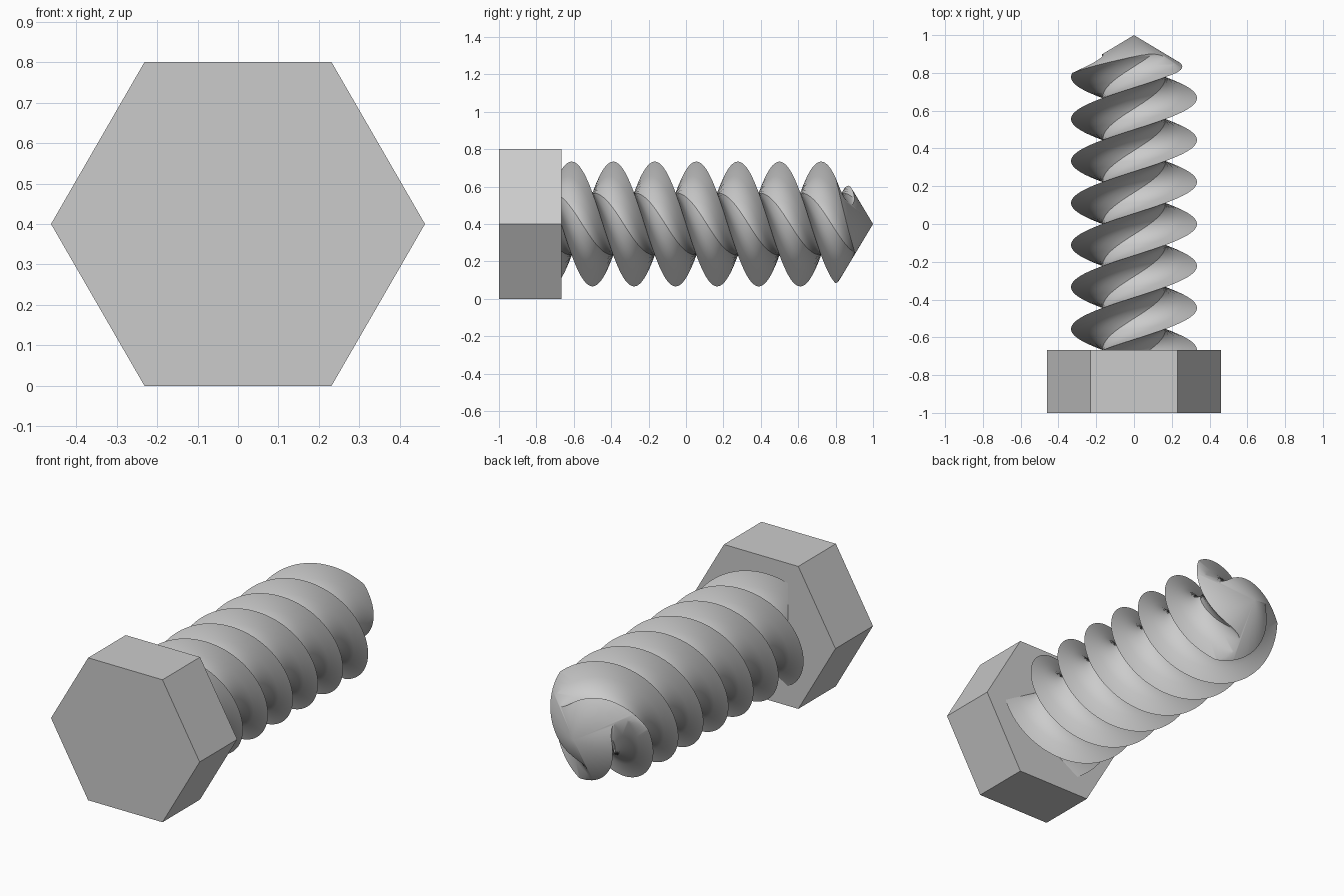
import bpy, bmesh, math
from mathutils import Matrix, Vector

if "Cube" in bpy.data.objects:
    bpy.data.objects.remove(bpy.data.objects["Cube"], do_unlink=True)

AXIS_Z = 0.4          # height of the bolt axis
PITCH = 2 / 3         # length of one full turn of the three-start thread

steel = bpy.data.materials.new("grey steel")
steel.use_nodes = True
grey = (0.6, 0.6, 0.6, 1)
steel.diffuse_color = grey
steel.node_tree.nodes["Principled BSDF"].inputs["Base Color"].default_value = grey


def make_object(name, bm):
    bmesh.ops.recalc_face_normals(bm, faces=bm.faces)
    mesh = bpy.data.meshes.new(name)
    bm.to_mesh(mesh)
    bm.free()
    obj = bpy.data.objects.new(name, mesh)
    bpy.context.collection.objects.link(obj)
    mesh.materials.append(steel)
    return obj


def twisted_prism(name, sides, radius, y0, y1, steps=1, cuts=1, turns_per_unit=0):
    """Regular polygon swept along y, turning as it goes."""
    corners = [Vector((radius * math.cos(math.tau * k / sides),
                       radius * math.sin(math.tau * k / sides))) for k in range(sides)]
    section = [corners[k].lerp(corners[(k + 1) % sides], c / cuts)
               for k in range(sides) for c in range(cuts)]
    bm = bmesh.new()
    rings = []
    for i in range(steps + 1):
        y = y0 + (y1 - y0) * i / steps
        turn = Matrix.Rotation(-math.tau * turns_per_unit * y, 2)
        points = [turn @ p for p in section]
        rings.append([bm.verts.new((p.x, y, AXIS_Z + p.y)) for p in points])
    n = len(section)
    for a, b in zip(rings, rings[1:]):
        for k in range(n):
            bm.faces.new((a[k], a[(k + 1) % n], b[(k + 1) % n], b[k]))
    bm.faces.new(rings[0])
    bm.faces.new(rings[-1])
    return make_object(name, bm)


# Hexagonal head
head = twisted_prism("hex_head", 6, 0.4 / math.cos(math.pi / 6), -1, -2 / 3)

# Threaded shank: a twisted triangle, three crests per turn
shank = twisted_prism("threaded_shank", 3, 1 / 3, -0.7, 1.02,
                      steps=300, cuts=6, turns_per_unit=1 / PITCH)

# Cone that trims the shank to a point
bm = bmesh.new()
bmesh.ops.create_cone(bm, cap_ends=True, segments=96, radius1=10 / 3, radius2=0, depth=2,
                      matrix=Matrix.Translation((0, 0, AXIS_Z)) @ Matrix.Rotation(-math.pi / 2, 4, "X"))
cutter = make_object("tip_cutter", bm)
cutter.hide_render = True

trim = shank.modifiers.new("pointed_tip", "BOOLEAN")
trim.operation = "INTERSECT"
trim.solver = "EXACT"
trim.object = cutter

bpy.ops.object.select_all(action="DESELECT")
shank.select_set(True)
bpy.context.view_layer.objects.active = shank
bpy.ops.object.modifier_apply(modifier=trim.name)
bpy.data.objects.remove(cutter, do_unlink=True)

# Smooth flanks, sharp crests
bpy.ops.object.shade_smooth_by_angle(angle=math.radians(30))
